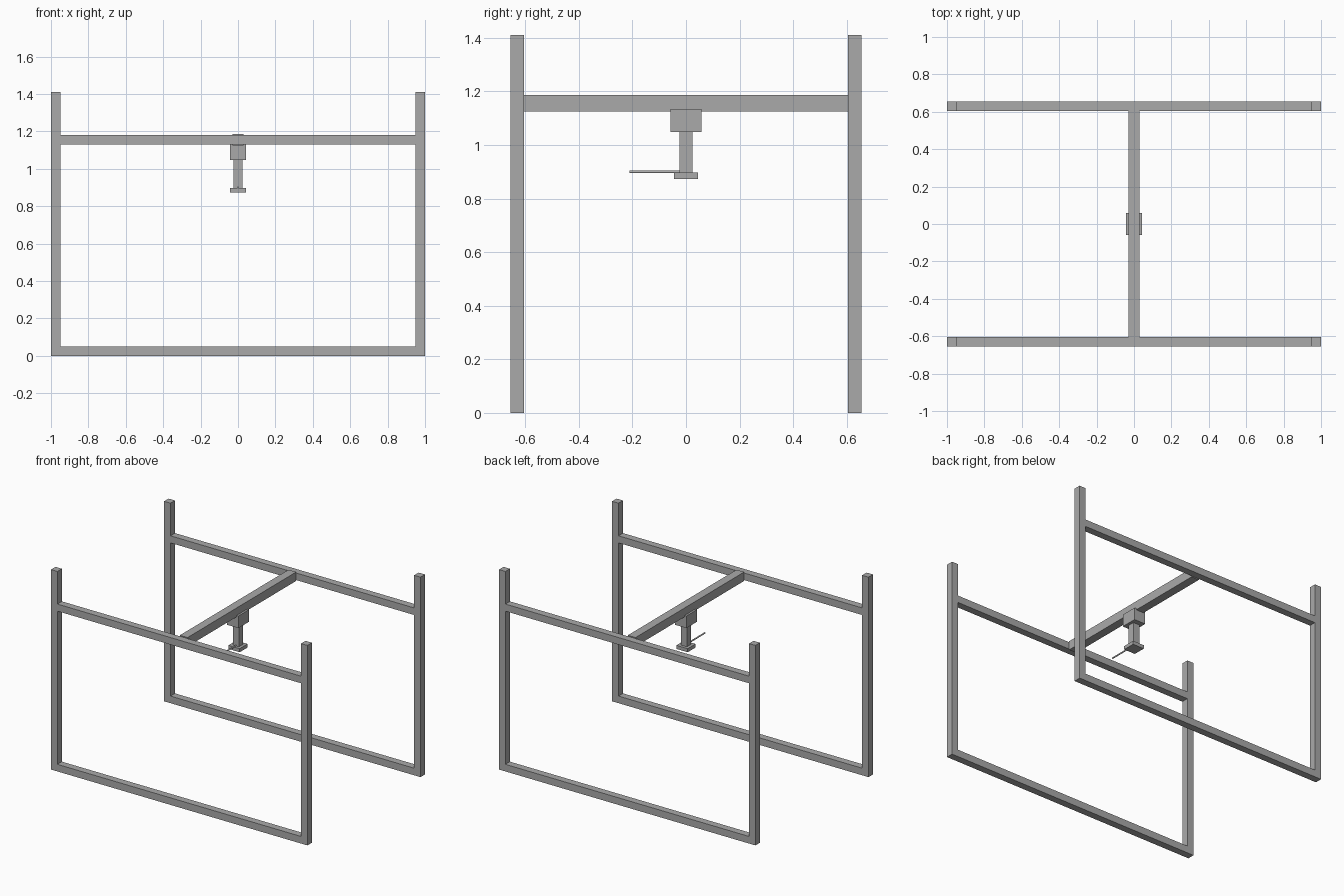
import bpy
import bmesh
from mathutils import Matrix, Vector

default = bpy.data.objects.get("Cube")
if default:
    bpy.data.objects.remove(default, do_unlink=True)

steel = bpy.data.materials.new("grey_steel")
steel.use_nodes = True
GREY = (0.4, 0.4, 0.4, 1)
steel.diffuse_color = GREY
steel.node_tree.nodes["Principled BSDF"].inputs["Base Color"].default_value = GREY


def add_object(name, bm):
    mesh = bpy.data.meshes.new(name)
    bm.to_mesh(mesh)
    bm.free()
    mesh.materials.append(steel)
    obj = bpy.data.objects.new(name, mesh)
    bpy.context.collection.objects.link(obj)
    return obj


def box(name, low, high):
    low, high = Vector(low), Vector(high)
    bm = bmesh.new()
    bmesh.ops.create_cube(bm, size=1)
    bmesh.ops.scale(bm, vec=high - low, verts=bm.verts)
    bmesh.ops.translate(bm, vec=(low + high) / 2, verts=bm.verts)
    return add_object(name, bm)


BAR = 0.05          # square tube width
INNER = 0.605       # inner face of each side frame
OUTER = INNER + BAR
HEIGHT = 1.41

# Two upright frames, each with two posts and two rails
for side, y0, y1 in (("front", -OUTER, -INNER), ("back", INNER, OUTER)):
    box(side + "_right_post", (-1, y0, 0), (-1 + BAR, y1, HEIGHT))
    box(side + "_left_post", (1 - BAR, y0, 0), (1, y1, HEIGHT))
    for level, z in (("bottom", 0), ("top", 1.13)):
        box(f"{side}_{level}_rail", (-1 + BAR, y0, z), (1 - BAR, y1, z + BAR))

# Bridge beam between the top rails
box("cross_beam", (-0.03, -INNER, 1.124), (0.03, INNER, 1.187))

# Carriage, stem and foot hanging from the beam
box("carriage", (-0.044, -0.058, 1.048), (0.044, 0.058, 1.134))
box("stem", (-0.024, -0.024, 0.898), (0.024, 0.024, 1.048))
box("foot", (-0.044, -0.044, 0.873), (0.044, 0.044, 0.898))

# Thin rod pointing forward from the stem
bm = bmesh.new()
bmesh.ops.create_cone(bm, cap_ends=True, segments=12, radius1=0.005,
                      radius2=0.005, depth=0.19)
bmesh.ops.rotate(bm, matrix=Matrix.Rotation(1.5708, 3, "X"), verts=bm.verts)
bmesh.ops.translate(bm, vec=(0, -0.116, 0.9), verts=bm.verts)
add_object("rod", bm)
